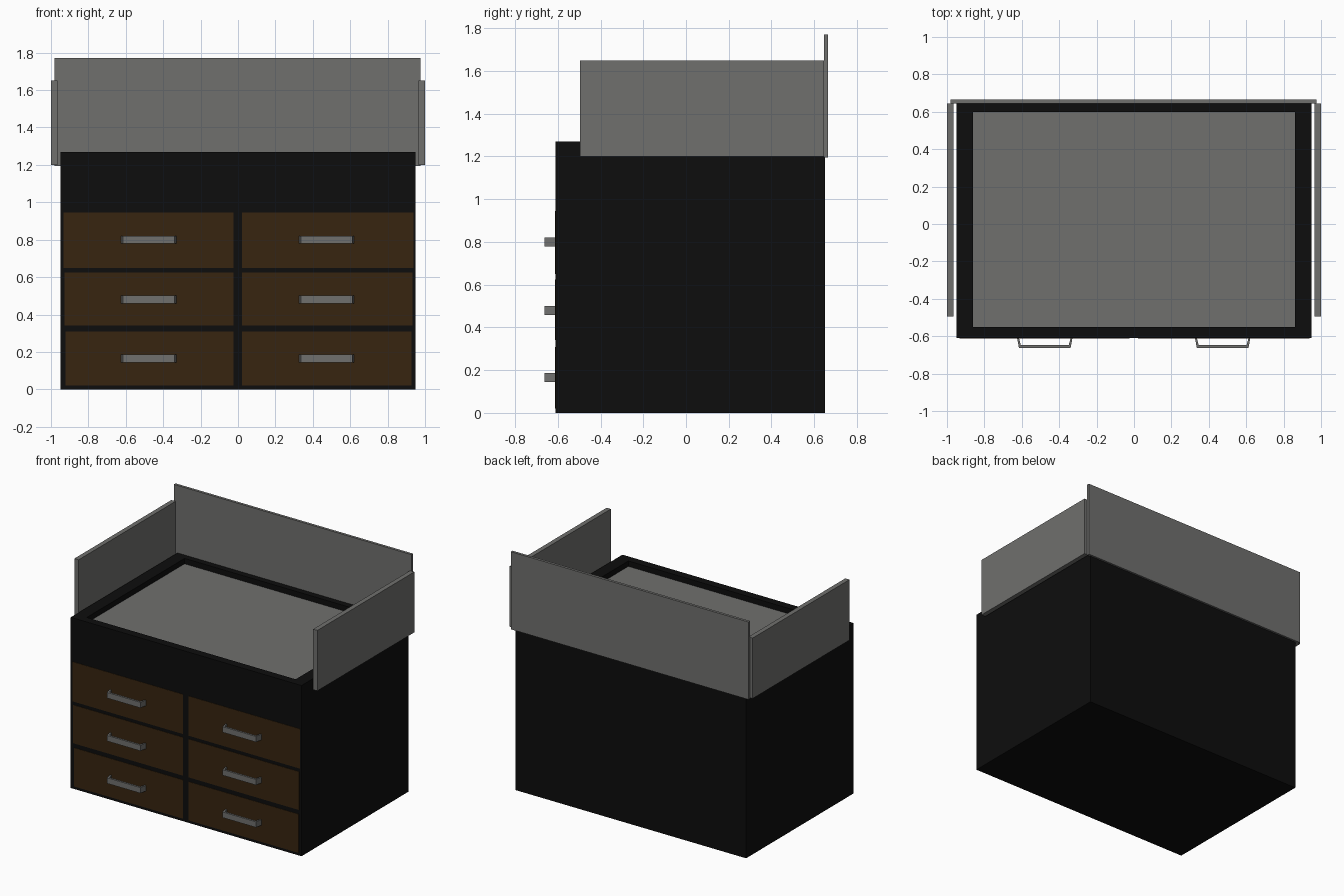
import bpy, bmesh

if "Cube" in bpy.data.objects:
    bpy.data.objects.remove(bpy.data.objects["Cube"])


def material(name, rgb):
    m = bpy.data.materials.new(name)
    m.diffuse_color = (*rgb, 1)
    m.use_nodes = True
    m.node_tree.nodes["Principled BSDF"].inputs["Base Color"].default_value = m.diffuse_color
    return m


BLACK = material("black paint", (0.004, 0.004, 0.004))
BROWN = material("dark brown wood", (0.038, 0.018, 0.005))
GREY = material("grey", (0.16, 0.16, 0.155))


def finish(name, bm, *mats):
    bmesh.ops.recalc_face_normals(bm, faces=bm.faces[:])
    me = bpy.data.meshes.new(name)
    bm.to_mesh(me)
    bm.free()
    for m in mats:
        me.materials.append(m)
    ob = bpy.data.objects.new(name, me)
    bpy.context.collection.objects.link(ob)
    return ob


def box_mesh(lo, hi):
    bm = bmesh.new()
    bmesh.ops.create_cube(bm, size=1)
    for v in bm.verts:
        for i in range(3):
            v.co[i] = hi[i] if v.co[i] > 0 else lo[i]
    return bm


def box(name, lo, hi, mat):
    return finish(name, box_mesh(lo, hi), mat)


# Cabinet body with a shallow grey tray sunk into the top
bm = box_mesh((-0.95, -0.61, 0), (0.95, 0.65, 1.27))
bm.normal_update()
top = max(bm.faces, key=lambda f: f.normal.z)
bmesh.ops.inset_region(bm, faces=[top], thickness=0.05)
for v in top.verts:
    v.co.x = 0.86 if v.co.x > 0 else -0.86
    v.co.y = 0.60 if v.co.y > 0 else -0.55
floor = bmesh.ops.extrude_discrete_faces(bm, faces=[top])["faces"][0]
for v in floor.verts:
    v.co.z = 1.23
floor.material_index = 1
finish("cabinet_body", bm, BLACK, GREY)

# Guard panels around the top
for side, sx in (("left", -1), ("right", 1)):
    a, b = sorted((sx * 0.965, sx * 1.0))
    box(side + "_guard", (a, -0.495, 1.20), (b, 0.645, 1.65), GREY)
box("back_guard", (-0.98, 0.645, 1.195), (0.976, 0.665, 1.772), GREY)


# Bent strip handle: trapezoid bracket profile extruded upwards
def handle(name, cx, cz):
    outer = [(-0.148, -0.61), (-0.138, -0.663), (0.138, -0.663), (0.148, -0.61)]
    inner = [(0.138, -0.61), (0.128, -0.648), (-0.128, -0.648), (-0.138, -0.61)]
    bm = bmesh.new()
    o = [bm.verts.new((cx + x, y, cz - 0.021)) for x, y in outer]
    n = [bm.verts.new((cx + x, y, cz - 0.021)) for x, y in reversed(inner)]
    faces = [bm.faces.new((o[i], o[i + 1], n[i + 1], n[i])) for i in range(3)]
    ext = bmesh.ops.extrude_face_region(bm, geom=faces, use_keep_orig=True)["geom"]
    for v in ext:
        if isinstance(v, bmesh.types.BMVert):
            v.co.z += 0.042
    finish(name, bm, GREY)


# Six drawer fronts, nearly flush, each with a handle
rows = [("bottom", 0.02, 0.308, 0.165), ("middle", 0.34, 0.625, 0.48),
        ("top", 0.65, 0.945, 0.80)]
for i, (row, z0, z1, zh) in enumerate(rows):
    edge = 0.923 + 0.005 * i
    for side, x0, x1, hx in (("left", -edge, -0.025, -0.477),
                             ("right", 0.022, edge + 0.005, 0.474)):
        box(f"{row}_{side}_drawer", (x0, -0.613, z0), (x1, -0.60, z1), BROWN)
        handle(f"{row}_{side}_handle", hx, zh)
